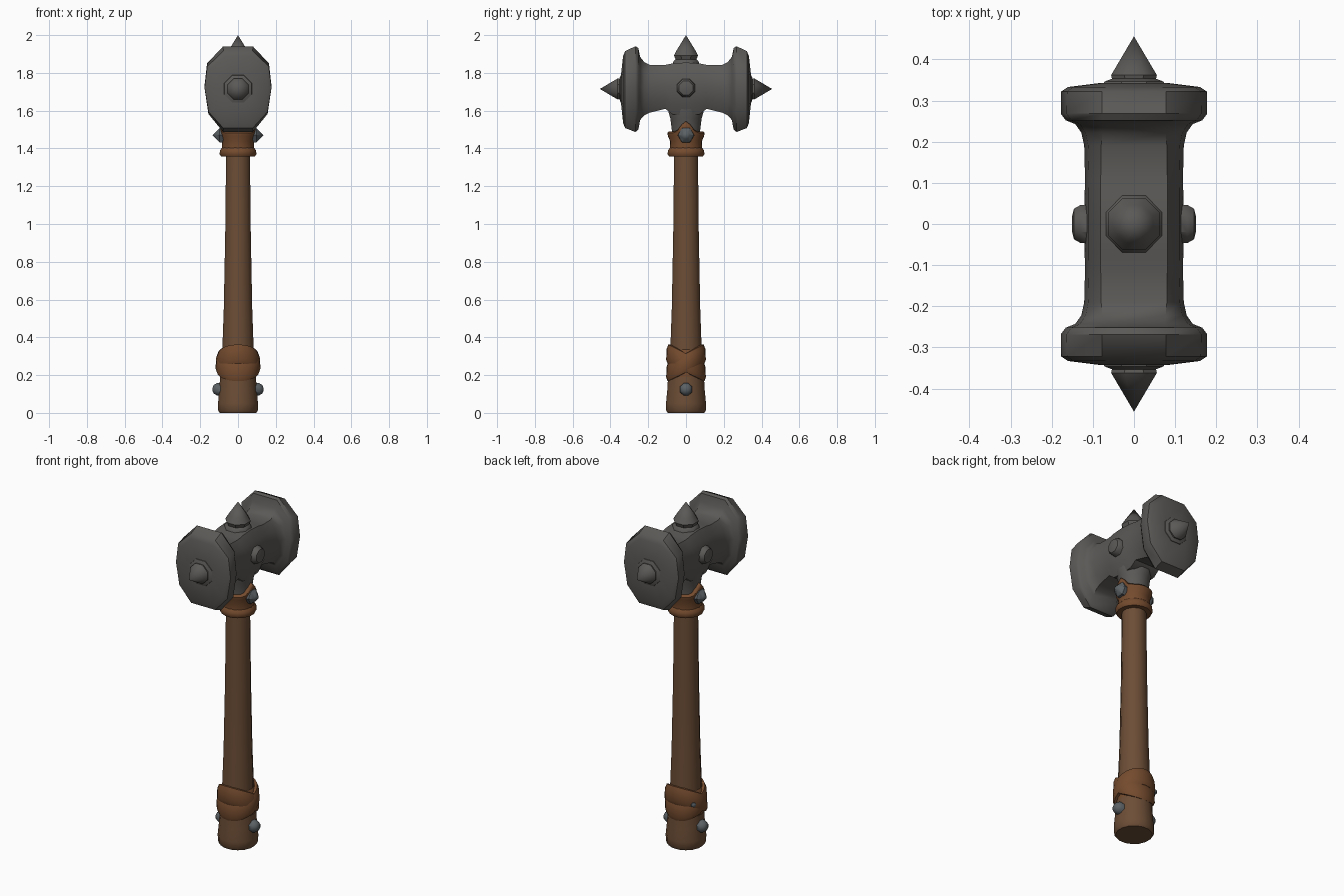
import bpy, bmesh, math
from math import sin, cos, pi, radians
from mathutils import Vector, Matrix

cube = bpy.data.objects.get("Cube")
if cube:
    bpy.data.objects.remove(cube, do_unlink=True)


def material(name, rgb):
    m = bpy.data.materials.new(name)
    m.use_nodes = True
    m.diffuse_color = (*rgb, 1)
    m.node_tree.nodes["Principled BSDF"].inputs["Base Color"].default_value = (*rgb, 1)
    return m


STEEL = material("dark steel", (0.105, 0.100, 0.094))
STUD = material("blue grey steel", (0.105, 0.120, 0.128))
WOOD = material("brown wood", (0.150, 0.075, 0.037))
LEATHER = material("tan leather", (0.175, 0.070, 0.027))


def loft(name, rings, mat, smooth=40, closed=False):
    """Skin equal-sized rings of points; cap both ends unless the rings close on themselves."""
    bm = bmesh.new()
    loops = [[bm.verts.new(p) for p in ring] for ring in rings]
    n = len(loops[0])
    pairs = list(zip(loops, loops[1:]))
    if closed:
        pairs.append((loops[-1], loops[0]))
    for a, b in pairs:
        for i in range(n):
            j = (i + 1) % n
            bm.faces.new((a[i], a[j], b[j], b[i]))
    if not closed:
        bm.faces.new(loops[0])
        bm.faces.new(loops[-1])
    bmesh.ops.remove_doubles(bm, verts=bm.verts, dist=0.0005)
    bmesh.ops.recalc_face_normals(bm, faces=bm.faces)
    me = bpy.data.meshes.new(name)
    bm.to_mesh(me)
    bm.free()
    me.materials.append(mat)
    me.shade_smooth()
    me.set_sharp_from_angle(angle=radians(smooth))
    ob = bpy.data.objects.new(name, me)
    bpy.context.collection.objects.link(ob)
    return ob


def lathe(name, profile, mat, sides=16, origin=(0, 0, 0), axis=(0, 0, 1), smooth=40):
    """Turn (radius, height) pairs round an axis."""
    turn = Vector((0, 0, 1)).rotation_difference(Vector(axis)).to_matrix()
    o = Vector(origin)
    rings = []
    for r, h in profile:
        r = max(r, 0.0001)
        rings.append([o + turn @ Vector((r * cos(t), r * sin(t), h))
                      for t in (2 * pi * (i + 0.5) / sides for i in range(sides))])
    return loft(name, rings, mat, smooth)


def band(name, section, mat, edge, rx=1.0, sides=24):
    """Strap round the shaft; edge(angle, v) gives the height for v from 0 (bottom) to 1 (top)."""
    rings = []
    for r, v in section:
        rings.append([(r * rx * cos(t), r * sin(t), edge(t, v))
                      for t in (2 * pi * i / sides for i in range(sides))])
    return loft(name, rings, mat, 50, closed=True)


# Hammer head: chamfered sections along y (y, half width, top, bottom, boxiness)
half = [(0, .120, 1.855, 1.575, .68), (.07, .120, 1.850, 1.58, .68),
        (.11, .119, 1.842, 1.61, .68), (.19, .121, 1.842, 1.590, .66),
        (.222, .128, 1.858, 1.575, .60), (.243, .143, 1.885, 1.55, .52),
        (.252, .166, 1.932, 1.500, .46), (.268, .178, 1.941, 1.487, .44),
        (.322, .177, 1.915, 1.508, .44), (.333, .160, 1.890, 1.535, .44),
        (.343, .080, 1.800, 1.630, .44)]
stations = [(-y, *rest) for y, *rest in reversed(half[1:])] + half


def head_section(y, w, top, bot, box):
    mid, h = (top + bot) / 2, (top - bot) / 2
    right = [(box, 1), (.92, .60), (1, .05), (.88, -.58), (box, -1)]
    outline = right + [(-x, z) for x, z in reversed(right)]
    return [(x * w, y, mid + z * h) for x, z in outline]


loft("hammer_head", [head_section(*s) for s in stations], STEEL, 42)
lathe("head_neck", [(.075, 1.42), (.078, 1.50), (.086, 1.56), (.098, 1.60), (.098, 1.64)], STEEL, 12)

# Spikes on the top and on both striking faces
lathe("top_spike", [(.078, 1.835), (.072, 1.862), (.060, 1.872), (.069, 1.893), (.050, 1.925), (0, 2.0)],
      STEEL, 8)
for side, label in ((-1, "front"), (1, "back")):
    lathe(label + "_spike", [(.085, .325), (.078, .346), (.058, .353), (.060, .362), (0, .456)],
          STEEL, 8, (0, 0, 1.715), (0, side, 0))

# Studs on the two sides
for side, label in ((-1, "right"), (1, "left")):
    lathe(label + "_head_stud", [(.052, .10), (.050, .130), (.040, .146), (.018, .151)],
          STEEL, 8, (0, 0, 1.72), (side, 0, 0))
    lathe(label + "_collar_stud", [(.045, .06), (.043, .098), (.020, .118), (0, .134)],
          STUD, 6, (0, 0, 1.47), (side, 0, 0))
    lathe(label + "_pommel_stud", [(.036, .08), (.035, .112), (.024, .129), (.008, .135)],
          STUD, 8, (0, 0, .125), (side, 0, 0))
spot = Vector((-cos(.6), sin(.6), 0))
lathe("small_wrap_stud", [(.016, .09), (.014, .118), (.006, .123)], STUD, 6, (0, 0, .27), spot)

# Wooden shaft and pommel
lathe("shaft", [(.088, .12), (.085, .36), (.078, .55), (.070, .95), (.065, 1.40)], WOOD, 12)
lathe("pommel", [(.098, .0), (.107, .012), (.108, .05), (.101, .12), (.097, .19), (.085, .20)], WOOD, 16)

# Leather collar with a point rising on each side
lathe("collar_lower_ring", [(.068, 1.358), (.092, 1.358), (.099, 1.37), (.098, 1.39), (.085, 1.405),
                            (.070, 1.405)], LEATHER, 16)


def collar_edge(t, v):
    peak = max(0, cos(2 * t)) ** 3 if abs(cos(t)) > .7 else 0
    return 1.395 + v * (.095 + .055 * peak)


band("collar", [(.066, 0), (.086, 0), (.084, .45), (.096, .75), (.098, .92), (.090, 1), (.066, 1)],
     LEATHER, collar_edge)

# Two tilted straps crossing on the sides of the grip
lathe("wrap_base", [(.085, .18), (.096, .19), (.096, .32), (.084, .335)], LEATHER, 16)
strap = [(.080, 0), (.098, 0), (.105, .2), (.103, .75), (.094, 1), (.080, 1)]
for tilt, grow, label in ((-1, 1.10, "front"), (1, 1.13, "back")):
    band(label + "_wrap_strap", strap, LEATHER,
         lambda t, v, k=tilt: .215 + .1 * v + k * .047 * sin(t), grow)
